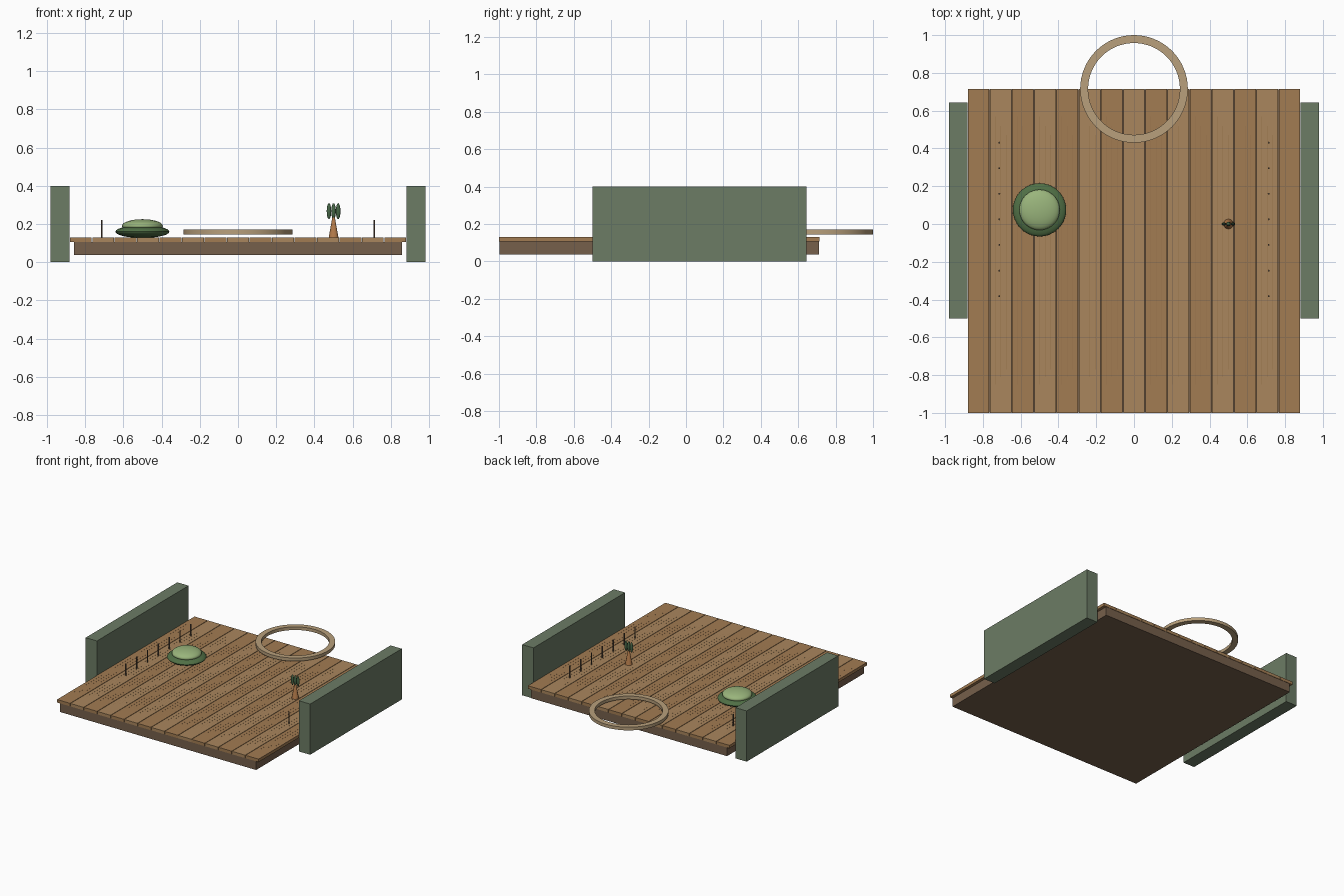
import bpy, bmesh, math
from mathutils import Matrix

if "Cube" in bpy.data.objects:
    bpy.data.objects.remove(bpy.data.objects["Cube"])


def mat(name, r, g, b):
    m = bpy.data.materials.new(name)
    m.diffuse_color = (r, g, b, 1)
    m.use_nodes = True
    m.node_tree.nodes["Principled BSDF"].inputs["Base Color"].default_value = m.diffuse_color
    return m


WOOD_A = mat("wood_dark", 0.36, 0.20, 0.085)
WOOD_B = mat("wood_light", 0.40, 0.24, 0.11)
GRAIN = mat("wood_grain", 0.33, 0.18, 0.075)
BASE = mat("base_brown", 0.18, 0.115, 0.07)
WALL = mat("wall_green", 0.15, 0.20, 0.13)
RING = mat("ring_tan", 0.48, 0.35, 0.20)
RIM = mat("cushion_rim_green", 0.08, 0.16, 0.06)
PAD = mat("cushion_pad_green", 0.32, 0.46, 0.20)
POT = mat("pot_orange", 0.46, 0.20, 0.07)
LEAF = mat("leaf_green", 0.06, 0.13, 0.06)
POST = mat("post_brown", 0.13, 0.09, 0.06)


def finish(name, bm, material, smooth=None):
    bmesh.ops.recalc_face_normals(bm, faces=bm.faces)
    me = bpy.data.meshes.new(name)
    bm.to_mesh(me)
    bm.free()
    me.materials.append(material)
    ob = bpy.data.objects.new(name, me)
    bpy.context.collection.objects.link(ob)
    if smooth:
        bpy.ops.object.select_all(action='DESELECT')
        bpy.context.view_layer.objects.active = ob
        ob.select_set(True)
        bpy.ops.object.shade_smooth_by_angle(angle=math.radians(smooth))
    return ob


def box(name, x0, x1, y0, y1, z0, z1, material):
    bm = bmesh.new()
    m = Matrix.Translation(((x0 + x1) / 2, (y0 + y1) / 2, (z0 + z1) / 2))
    bmesh.ops.create_cube(bm, size=1, matrix=m @ Matrix.Diagonal((x1 - x0, y1 - y0, z1 - z0, 1)))
    return finish(name, bm, material)


def cone(name, x, y, z0, z1, r0, r1, sides, material):
    bm = bmesh.new()
    bmesh.ops.create_cone(bm, cap_ends=True, segments=sides, radius1=r0, radius2=r1, depth=z1 - z0,
                          matrix=Matrix.Translation((x, y, (z0 + z1) / 2)))
    return finish(name, bm, material, 40)


def ellipsoid(name, loc, radii, material, u=32, v=16):
    bm = bmesh.new()
    bmesh.ops.create_uvsphere(bm, u_segments=u, v_segments=v, radius=1,
                              matrix=Matrix.Translation(loc) @ Matrix.Diagonal((*radii, 1)))
    return finish(name, bm, material, 40)


# Deck base
box("deck_base", -0.857, 0.857, -0.998, 0.712, 0.037, 0.106, BASE)

# Alternating deck planks with fine raised grain
N, HALF = 15, 0.882
W = 2 * HALF / N
for i in range(N):
    x = -HALF + i * W
    box(f"deck_plank_{i + 1}", x + 0.002, x + W - 0.002, -1, 0.715, 0.106, 0.1295,
        WOOD_A if i % 2 == 0 else WOOD_B)
    for k in range(3):
        gx = x + W * (0.25 + 0.25 * k)
        box(f"grain_{i + 1}_{k + 1}", gx - 0.001, gx + 0.001, -0.85 + 0.04 * k, 0.57 - 0.05 * k,
            0.127, 0.13, GRAIN)

# Side walls and rows of small posts
for s, side in ((-1, "left"), (1, "right")):
    xs = sorted((s * 0.882, s * 0.98))
    box(f"{side}_wall", xs[0], xs[1], -0.5, 0.643, 0, 0.4, WALL)
    for k in range(7):
        cone(f"{side}_post_{k + 1}", s * 0.713, -0.382 + 0.1355 * k, 0.128, 0.222, 0.005, 0.005, 8, POST)

# Flat ring overhanging the back edge
bm = bmesh.new()
SEG = 64
section = ((0.243, 0.145), (0.285, 0.145), (0.285, 0.17), (0.243, 0.17))
loops = []
for i in range(SEG):
    a = 2 * math.pi * i / SEG
    loops.append([bm.verts.new((r * math.cos(a), 0.715 + r * math.sin(a), z)) for r, z in section])
for i in range(SEG):
    p, q = loops[i], loops[(i + 1) % SEG]
    for j in range(4):
        k = (j + 1) % 4
        bm.faces.new((p[j], p[k], q[k], q[j]))
finish("back_ring", bm, RING, 40)

# Round cushion
ellipsoid("cushion_rim", (-0.5, 0.075, 0.16), (0.141, 0.141, 0.033), RIM, 40)
ellipsoid("cushion_pad", (-0.5, 0.075, 0.19), (0.107, 0.107, 0.035), PAD, 40)

# Small plant on a tapered stand
cone("plant_stand", 0.5, 0, 0.112, 0.245, 0.03, 0.005, 10, POT)
for k, dx in enumerate((-0.024, 0, 0.024)):
    ellipsoid(f"plant_leaf_{k + 1}", (0.5 + dx, 0, 0.267), (0.012, 0.012 if dx == 0 else 0.008, 0.042), LEAF, 12, 8)
